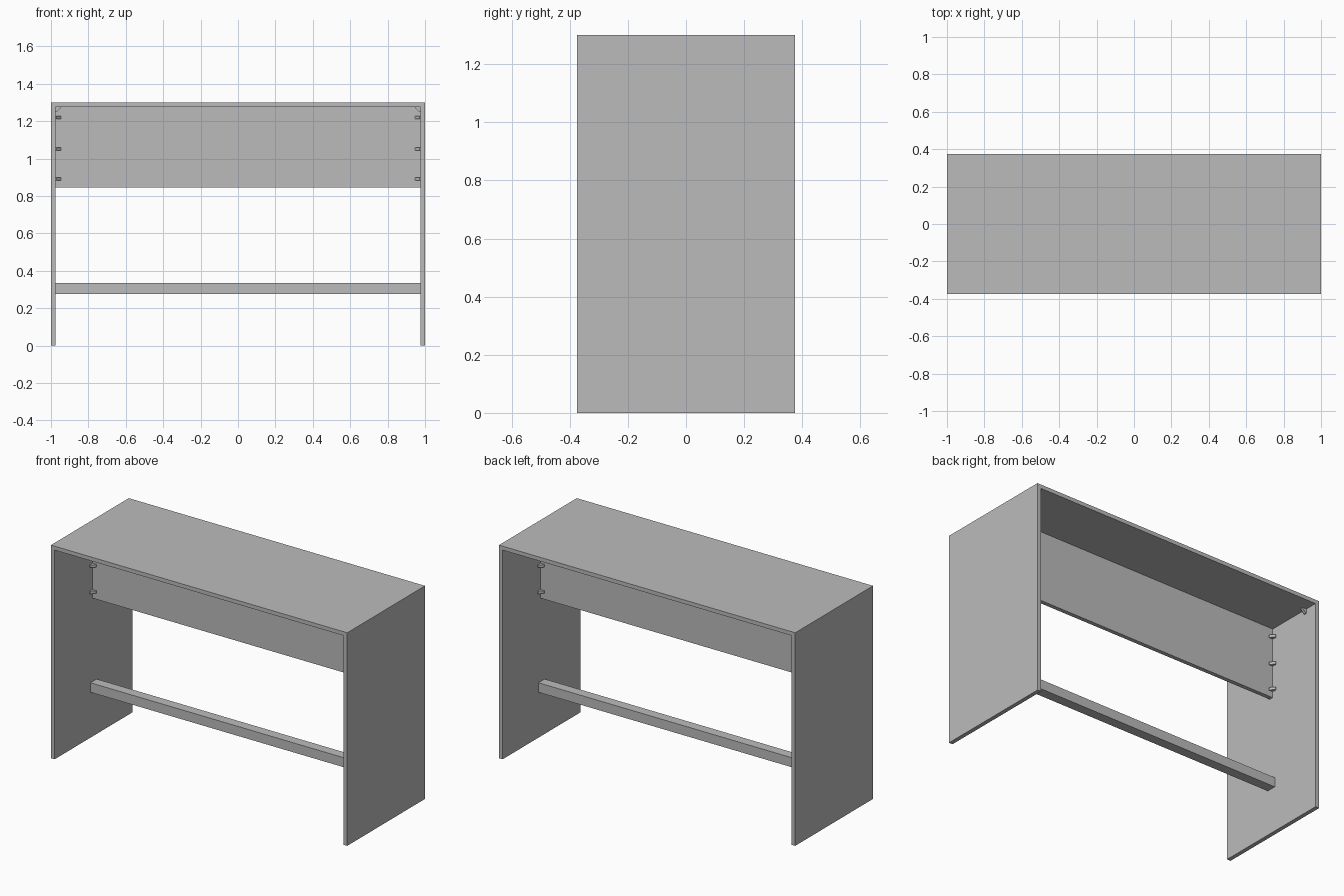
import bpy
from mathutils import Vector

if "Cube" in bpy.data.objects:
    bpy.data.objects.remove(bpy.data.objects["Cube"])

grey = bpy.data.materials.new("plain grey")
grey.diffuse_color = (0.5, 0.5, 0.5, 1)
grey.use_nodes = True
grey.node_tree.nodes["Principled BSDF"].inputs["Base Color"].default_value = grey.diffuse_color


def make(name, verts, faces):
    mesh = bpy.data.meshes.new(name)
    mesh.from_pydata(verts, [], faces)
    mesh.materials.append(grey)
    obj = bpy.data.objects.new(name, mesh)
    bpy.context.collection.objects.link(obj)
    bpy.context.view_layer.objects.active = obj
    obj.select_set(True)
    bpy.ops.object.mode_set(mode='EDIT')
    bpy.ops.mesh.select_all(action='SELECT')
    bpy.ops.mesh.normals_make_consistent(inside=False)
    bpy.ops.object.mode_set(mode='OBJECT')
    obj.select_set(False)
    return obj


def prism(name, profile, u, v, w, origin, depth):
    """Extrude a (u, v) profile by depth along w, centred on origin."""
    u, v, w, o = map(Vector, (u, v, w, origin))
    n = len(profile)
    verts = [o + u * a + v * b + w * d
             for d in (-depth / 2, depth / 2) for a, b in profile]
    faces = [list(range(n)), list(range(n, 2 * n))]
    faces += [[i, (i + 1) % n, n + (i + 1) % n, n + i] for i in range(n)]
    return make(name, verts, faces)


def box(name, x0, x1, y0, y1, z0, z1):
    rect = [(x0, y0), (x1, y0), (x1, y1), (x0, y1)]
    return prism(name, rect, (1, 0, 0), (0, 1, 0), (0, 0, 1),
                 (0, 0, (z0 + z1) / 2), z1 - z0)


UNDER = 1.276   # underside of the worktop
INNER = 0.975   # inner face of the side panels
HALF = 0.0125   # half thickness of the back panel

# worktop, centre panel and foot rail
box("worktop", -1, 1, -0.375, 0.375, UNDER, 1.3)
box("centre_panel", -INNER, INNER, -HALF, HALF, 0.845, UNDER)
box("foot_rail", -INNER, INNER, -0.03, 0.03, 0.277, 0.335)

# angle bracket profile: a small gusset with blunted tips
bracket = [(0, 0), (0.028, 0), (0.028, 0.004), (0.004, 0.028), (0, 0.028)]

for s, side in ((-1, "left"), (1, "right")):
    # side panels
    x0, x1 = sorted((s * INNER, s))
    box(side + "_side_panel", x0, x1, -0.375, 0.375, 0, UNDER)
    for t, face in ((-1, "front"), (1, "back")):
        # brackets joining the centre panel to the sides
        for i, z in enumerate((0.89, 1.05, 1.22)):
            prism(f"{side}_{face}_panel_bracket_{i + 1}", bracket,
                  (-s, 0, 0), (0, t, 0), (0, 0, 1),
                  (s * INNER, t * HALF, z), 0.016)
        # brackets under the worktop
        prism(f"{side}_{face}_top_bracket", bracket,
              (-s, 0, 0), (0, 0, -1), (0, 1, 0),
              (s * INNER, t * 0.29, UNDER), 0.016)
